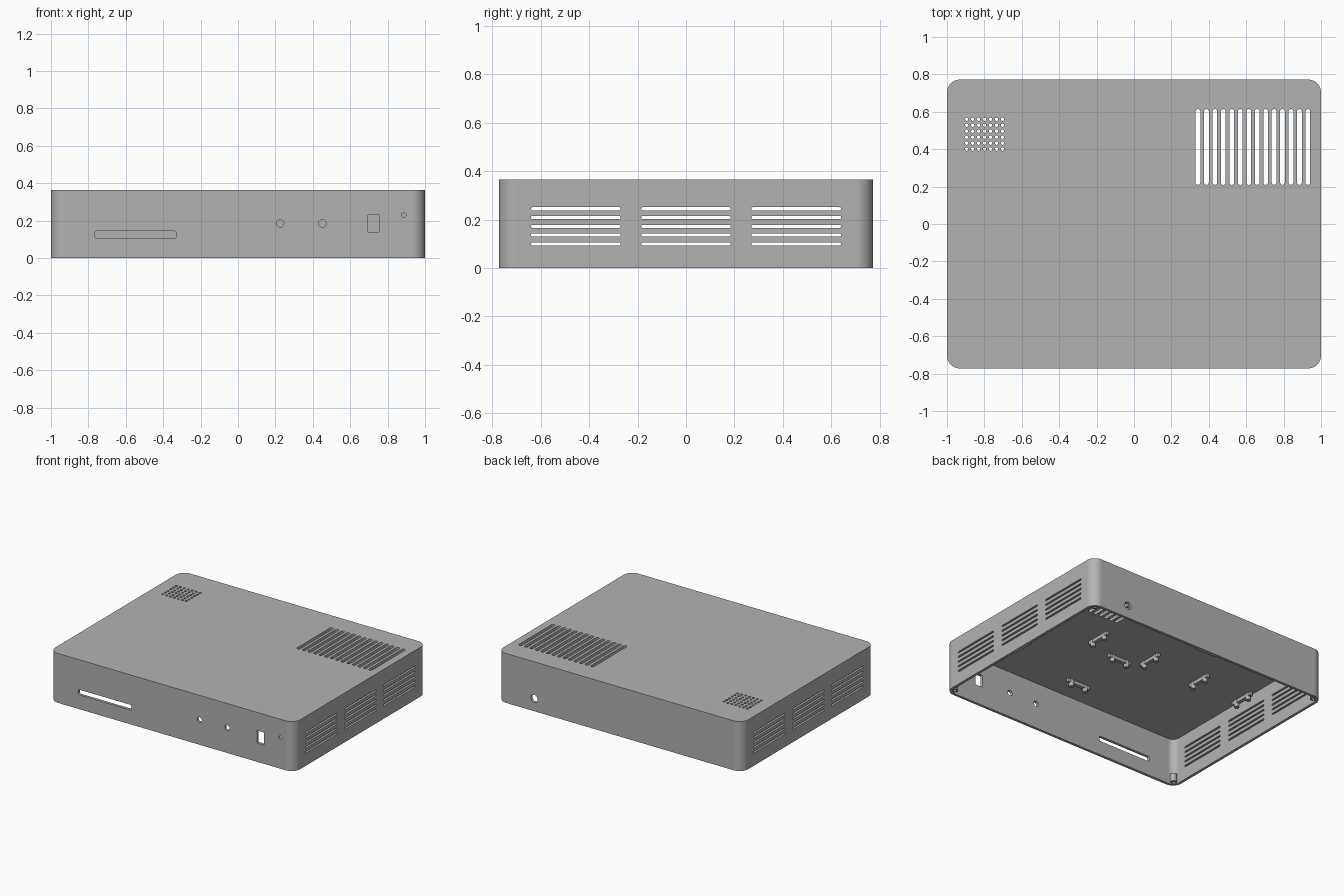
import bpy, bmesh, math
from mathutils import Matrix, Vector

if "Cube" in bpy.data.objects:
    bpy.data.objects.remove(bpy.data.objects["Cube"])

grey = bpy.data.materials.new("light_grey_plastic")
grey.use_nodes = True
grey.diffuse_color = (0.448, 0.448, 0.448, 1)
grey.node_tree.nodes["Principled BSDF"].inputs["Base Color"].default_value = grey.diffuse_color

HX, HY, H, WALL, CORNER = 1.0, 0.772, 0.365, 0.02, 0.07
CEIL = H - WALL
# (sideways, upward, outward) directions for a hole or part on each side
TOP = (Vector((1, 0, 0)), Vector((0, 1, 0)), Vector((0, 0, 1)))
FACE_Y = (Vector((1, 0, 0)), Vector((0, 0, 1)), Vector((0, -1, 0)))
FACE_X = (Vector((0, 1, 0)), Vector((0, 0, 1)), Vector((1, 0, 0)))


def prism(bm, centre, size, radius, depth, frame=TOP, steps=6):
    """Rounded rectangle, extruded evenly to both sides of its centre."""
    u, v, n = frame
    outline = []
    for k, (sx, sy) in enumerate([(1, 1), (-1, 1), (-1, -1), (1, -1)]):
        for i in range(steps + 1):
            a = (k + i / steps) * math.pi / 2
            outline.append((sx * (size[0] / 2 - radius) + radius * math.cos(a),
                            sy * (size[1] / 2 - radius) + radius * math.sin(a)))
    base = Vector(centre) - n * depth / 2
    face = bm.faces.new([bm.verts.new(base + u * x + v * y) for x, y in outline])
    ext = bmesh.ops.extrude_face_region(bm, geom=[face])
    top = [g for g in ext["geom"] if isinstance(g, bmesh.types.BMVert)]
    bmesh.ops.translate(bm, verts=top, vec=n * depth)


def finish(name, bm):
    bmesh.ops.remove_doubles(bm, verts=bm.verts, dist=1e-5)
    bmesh.ops.recalc_face_normals(bm, faces=bm.faces)
    mesh = bpy.data.meshes.new(name)
    bm.to_mesh(mesh)
    bm.free()
    mesh.materials.append(grey)
    obj = bpy.data.objects.new(name, mesh)
    bpy.context.collection.objects.link(obj)
    return obj


def activate(obj):
    bpy.ops.object.select_all(action="DESELECT")
    obj.select_set(True)
    bpy.context.view_layer.objects.active = obj


def cut(obj, cutter):
    mod = obj.modifiers.new("cut", "BOOLEAN")
    mod.operation, mod.solver, mod.object = "DIFFERENCE", "EXACT", cutter
    activate(obj)
    bpy.ops.object.modifier_apply(modifier=mod.name)
    bpy.data.objects.remove(cutter)


# Open-bottomed case
bm = bmesh.new()
prism(bm, (0, 0, H / 2), (2 * HX, 2 * HY), CORNER, H, steps=14)
case = finish("case_shell", bm)
bm = bmesh.new()
prism(bm, (0, 0, CEIL / 2 - 0.1), (2 * (HX - WALL), 2 * (HY - WALL)),
      CORNER - WALL, CEIL + 0.2, steps=14)
cut(case, finish("cavity", bm))

# Every opening in the walls and lid
bm = bmesh.new()
DEPTH = 4 * WALL
for i in range(14):                                   # lid vent slots
    prism(bm, (0.342 + i * 0.0452, 0.412, H), (0.025, 0.405), 0.012, DEPTH)
for i in range(7):                                    # speaker holes
    for j in range(6):
        prism(bm, (-0.895 + i * 0.032, 0.4 + j * 0.032, H), (0.018, 0.018), 0.0089, DEPTH, steps=3)
for side in (-1, 1):                                  # side vent slots
    for y in (-0.455, 0, 0.455):
        for j in range(5):
            prism(bm, (side * HX, y, 0.1 + j * 0.0362), (0.37, 0.013), 0.006, DEPTH, FACE_X, 3)
for x, z, w, h, r in [(-0.548, 0.125, 0.435, 0.038, 0.01),   # front card slot
                      (0.225, 0.185, 0.04, 0.04, 0.0199),    # front round holes
                      (0.452, 0.185, 0.04, 0.04, 0.0199),
                      (0.725, 0.185, 0.06, 0.092, 0.003),    # front port
                      (0.886, 0.23, 0.026, 0.022, 0.0108)]:  # front lamp hole
    prism(bm, (x, -HY, z), (w, h), r, DEPTH, FACE_Y)
prism(bm, (0.7, HY, 0.093), (0.056, 0.056), 0.0279, DEPTH, FACE_Y)   # rear cable hole
cut(case, finish("openings", bm))
activate(case)
bpy.ops.object.shade_smooth_by_angle(angle=math.radians(30))
case.modifiers.new("even_shading", "WEIGHTED_NORMAL").keep_sharp = True

# Board clips under the lid: a bar carrying two pegs
for i, (x, y, along_y) in enumerate([(0.3, -0.01, True), (-0.15, -0.01, True), (-0.58, -0.01, True),
                                     (-0.955, -0.01, True), (0.01, -0.14, False), (0.01, -0.57, False)]):
    bm = bmesh.new()
    d = Vector((0, 1, 0)) if along_y else Vector((1, 0, 0))
    size = (0.025, 0.19) if along_y else (0.19, 0.025)
    prism(bm, (x, y, CEIL - 0.01), size, 0.004, 0.03, steps=2)
    for s in (-1, 1):
        prism(bm, Vector((x, y, CEIL - 0.02)) + d * s * 0.06, (0.034, 0.034), 0.0165, 0.06)
    finish("board_clip_%d" % (i + 1), bm)

# Latch tabs at the open rim
bm = bmesh.new()
prism(bm, (HX - WALL - 0.006, 0, 0.012), (0.02, 0.17), 0.002, 0.014, steps=2)
prism(bm, (0, HY - WALL - 0.006, 0.012), (0.17, 0.02), 0.002, 0.014, steps=2)
finish("latch_tabs", bm)

# Corner screw posts
bm = bmesh.new()
for sx in (-1, 1):
    for sy in (-1, 1):
        prism(bm, (sx * (HX - 0.045), sy * (HY - 0.045), 0.036), (0.044, 0.044), 0.0215, 0.06)
posts = finish("corner_screw_posts", bm)
bm = bmesh.new()
for sx in (-1, 1):
    for sy in (-1, 1):
        prism(bm, (sx * (HX - 0.045), sy * (HY - 0.045), 0.01), (0.022, 0.022), 0.0108, 0.06)
cut(posts, finish("screw_holes", bm))
